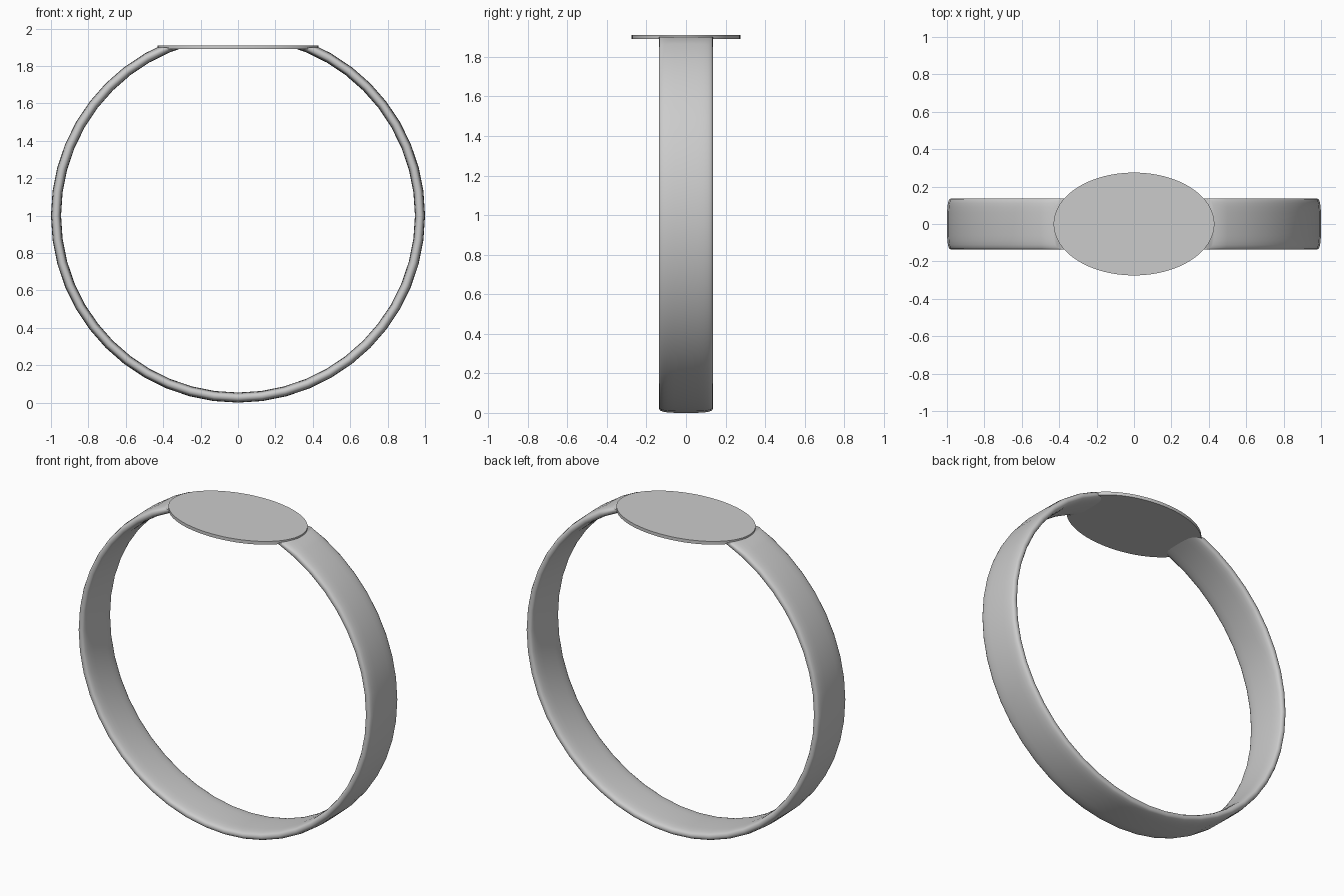
import bpy, bmesh, math
from mathutils import Matrix

cube = bpy.data.objects.get("Cube")
if cube:
    bpy.data.objects.remove(cube)

metal = bpy.data.materials.new("grey metal")
metal.use_nodes = True
metal.diffuse_color = (0.6, 0.6, 0.6, 1)
metal.node_tree.nodes["Principled BSDF"].inputs["Base Color"].default_value = (0.6, 0.6, 0.6, 1)


def finish(name, bm, angle):
    bmesh.ops.recalc_face_normals(bm, faces=bm.faces)
    mesh = bpy.data.meshes.new(name)
    bm.to_mesh(mesh)
    bm.free()
    mesh.materials.append(metal)
    obj = bpy.data.objects.new(name, mesh)
    bpy.context.collection.objects.link(obj)
    bpy.ops.object.select_all(action="DESELECT")
    obj.select_set(True)
    bpy.context.view_layer.objects.active = obj
    bpy.ops.object.shade_smooth_by_angle(angle=math.radians(angle))


def soft(value, power):
    return math.copysign(abs(value) ** power, value)


# Band: rounded cross-section swept round the finger axis
SEGMENTS, SIDES = 48, 24
MID_RADIUS, HALF_THICK, HALF_WIDTH = 0.973, 0.027, 0.137
bm = bmesh.new()
rings = []
for i in range(SEGMENTS):
    a = math.tau * i / SEGMENTS
    ring = []
    for j in range(SIDES):
        t = math.tau * j / SIDES
        r = MID_RADIUS + HALF_THICK * soft(math.cos(t), 0.6)
        y = HALF_WIDTH * soft(math.sin(t), 0.6)
        ring.append(bm.verts.new((r * math.cos(a), y, 1 + r * math.sin(a))))
    rings.append(ring)
for i in range(SEGMENTS):
    here, there = rings[i], rings[(i + 1) % SEGMENTS]
    for j in range(SIDES):
        k = (j + 1) % SIDES
        bm.faces.new((here[j], here[k], there[k], there[j]))

# Cut the top off the band where the plate sits, and cap the two ends
bmesh.ops.bisect_plane(bm, geom=bm.verts[:] + bm.edges[:] + bm.faces[:],
                       plane_co=(0, 0, 1.9), plane_no=(0, 0, 1), clear_outer=True)
bmesh.ops.holes_fill(bm, edges=[e for e in bm.edges if e.is_boundary], sides=0)
finish("band", bm, 50)

# Flat oval plate on top
bm = bmesh.new()
bmesh.ops.create_cone(bm, cap_ends=True, segments=64, radius1=1, radius2=1, depth=1,
                      matrix=Matrix.Translation((0, 0, 1.9)) @ Matrix.Diagonal((0.43, 0.275, 0.02, 1)))
finish("top_plate", bm, 30)
